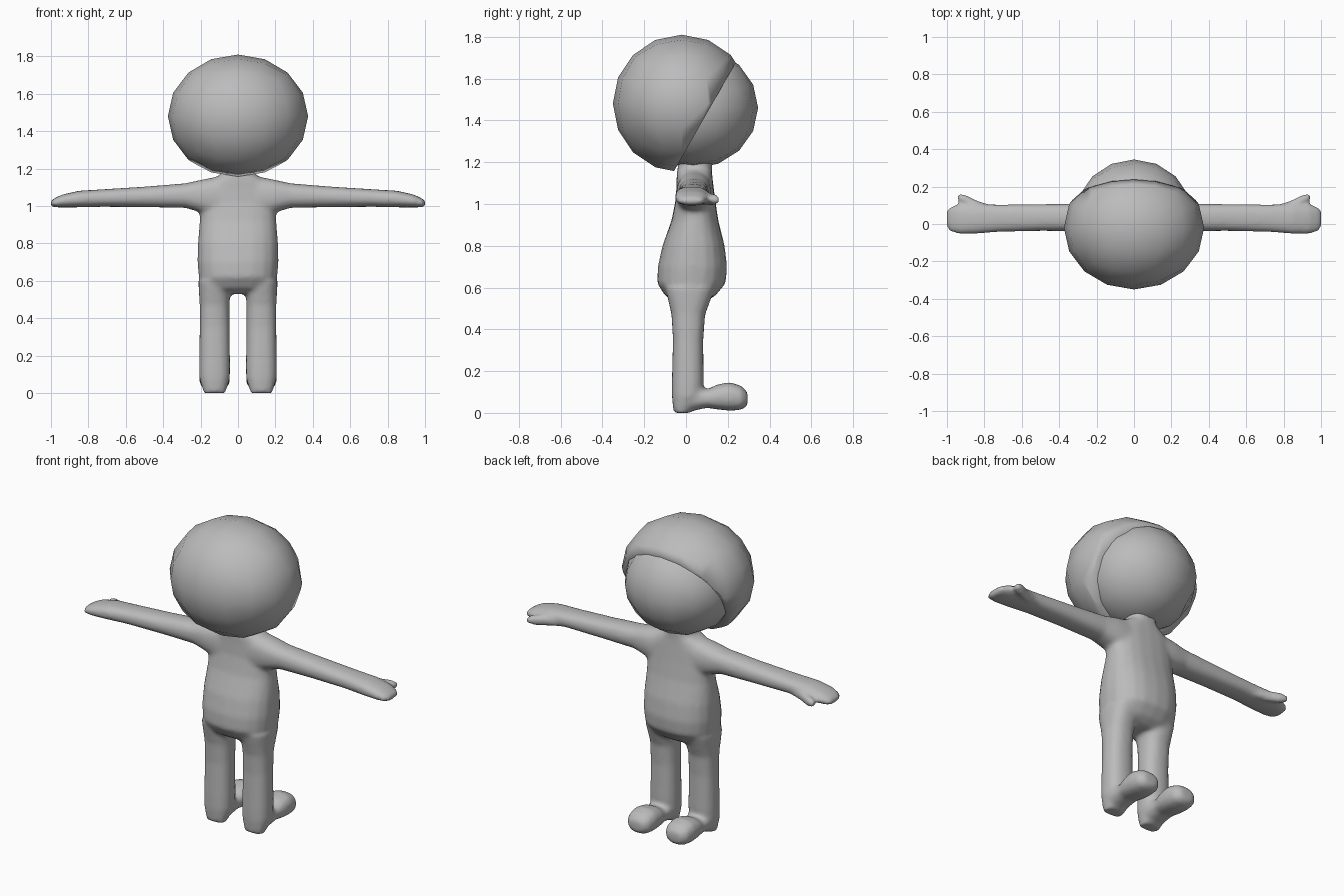
import bpy, bmesh, math
from mathutils import Vector

if "Cube" in bpy.data.objects:
    bpy.data.objects.remove(bpy.data.objects["Cube"])

grey = bpy.data.materials.new("plain grey")
grey.diffuse_color = (0.5, 0.5, 0.5, 1)
grey.use_nodes = True
grey.node_tree.nodes["Principled BSDF"].inputs["Base Color"].default_value = grey.diffuse_color


def loft(bm, sections, axis, power=2.4, n=20):
    """Skin rounded sections (position, min_a, max_a, min_b, max_b) along an axis."""
    rings = []
    for pos, a0, a1, b0, b1 in sections:
        ring = []
        for i in range(n):
            t = 2 * math.pi * i / n
            c, s = math.cos(t), math.sin(t)
            a = (a0 + a1) / 2 + (a1 - a0) / 2 * math.copysign(abs(c) ** (2 / power), c)
            b = (b0 + b1) / 2 + (b1 - b0) / 2 * math.copysign(abs(s) ** (2 / power), s)
            co = {"x": (pos, a, b), "y": (a, pos, b), "z": (a, b, pos)}[axis]
            ring.append(bm.verts.new(co))
        rings.append(ring)
    for r, q in zip(rings, rings[1:]):
        for i in range(n):
            j = (i + 1) % n
            bm.faces.new((r[i], r[j], q[j], q[i]))
    bm.faces.new(rings[0][::-1])
    bm.faces.new(rings[-1])


def finish(name, bm):
    bmesh.ops.recalc_face_normals(bm, faces=bm.faces)
    mesh = bpy.data.meshes.new(name)
    bm.to_mesh(mesh)
    bm.free()
    mesh.materials.append(grey)
    for p in mesh.polygons:
        p.use_smooth = True
    ob = bpy.data.objects.new(name, mesh)
    bpy.context.collection.objects.link(ob)
    return ob


def ball(name, centre, radii, cut=None):
    """Coarse sphere, optionally sliced by a plane (point, normal)."""
    bm = bmesh.new()
    bmesh.ops.create_cube(bm, size=2)
    bmesh.ops.subdivide_edges(bm, edges=bm.edges, cuts=3, use_grid_fill=True)
    for v in bm.verts:
        d = Vector([math.tan(c * math.pi / 4) for c in v.co]).normalized()
        v.co = Vector(centre) + Vector([d[i] * radii[i] for i in range(3)])
    if cut:
        geom = bm.verts[:] + bm.edges[:] + bm.faces[:]
        res = bmesh.ops.bisect_plane(bm, geom=geom, plane_co=cut[0], plane_no=cut[1], clear_outer=True)
        rim = [e for e in res["geom_cut"] if isinstance(e, bmesh.types.BMEdge)]
        # lip turned inwards towards the face
        ext = bmesh.ops.extrude_edge_only(bm, edges=rim)["geom"]
        inner = [v for v in ext if isinstance(v, bmesh.types.BMVert)]
        mid = sum((v.co for v in inner), Vector()) / len(inner)
        for v in inner:
            v.co = mid + (v.co - mid) * 0.7 - Vector(cut[1]).normalized() * 0.03
    return finish(name, bm)


# Head and the hair cap sliced along a slanted hairline
ball("head", (0, 0.035, 1.46), (0.315, 0.31, 0.29))
ball("hair", (0, -0.02, 1.48), (0.375, 0.33, 0.33), ((0, 0.24, 1.68), (0, 0.51, -0.29)))

# Body: torso with neck, arms, thumbs, legs and feet fused together
bm = bmesh.new()
loft(bm, [(0.53, -0.15, 0.15, -0.05, 0.09), (0.56, -0.195, 0.195, -0.10, 0.14),
          (0.62, -0.21, 0.21, -0.138, 0.19), (0.70, -0.217, 0.217, -0.135, 0.197),
          (0.80, -0.215, 0.215, -0.113, 0.185), (0.92, -0.205, 0.205, -0.07, 0.155),
          (1.02, -0.205, 0.205, -0.05, 0.14), (1.10, -0.20, 0.20, -0.045, 0.13),
          (1.145, -0.14, 0.14, -0.045, 0.125), (1.17, -0.09, 0.09, -0.04, 0.125),
          (1.25, -0.08, 0.08, -0.035, 0.125)], "z")
for s in (-1, 1):
    # arm and mitten hand
    loft(bm, [(s * x, a, b, c, d) for x, a, b, c, d in (
        (0.10, -0.045, 0.125, 0.92, 1.16), (0.20, -0.045, 0.12, 0.965, 1.14),
        (0.28, -0.038, 0.11, 0.99, 1.122), (0.50, -0.037, 0.107, 0.994, 1.104),
        (0.72, -0.043, 0.105, 0.996, 1.09), (0.85, -0.053, 0.108, 0.993, 1.082),
        (0.94, -0.053, 0.104, 0.992, 1.062), (0.985, -0.04, 0.092, 0.994, 1.04),
        (1.004, -0.015, 0.07, 1.0, 1.025))], "x")
    # thumb
    loft(bm, [(s * x, a, b, c, d) for x, a, b, c, d in (
        (0.76, 0.05, 0.10, 1.0, 1.06), (0.84, 0.075, 0.125, 0.995, 1.055),
        (0.90, 0.10, 0.156, 0.993, 1.05), (0.945, 0.128, 0.162, 1.0, 1.04))], "x")
    # leg
    loft(bm, [(z, s * 0.125 - w, s * 0.125 + w, a, b) for z, w, a, b in (
        (0.0, 0.058, -0.06, 0.02), (0.08, 0.082, -0.068, 0.08), (0.15, 0.083, -0.068, 0.085),
        (0.35, 0.080, -0.063, 0.083), (0.47, 0.080, -0.07, 0.092), (0.60, 0.088, -0.10, 0.14))], "z")
    # foot
    loft(bm, [(y, s * 0.125 - w, s * 0.125 + w, a, b) for y, w, a, b in (
        (-0.05, 0.06, 0.0, 0.12), (0.02, 0.072, 0.006, 0.14), (0.10, 0.07, 0.024, 0.112),
        (0.15, 0.08, 0.016, 0.137), (0.21, 0.083, 0.01, 0.147), (0.265, 0.075, 0.014, 0.13),
        (0.295, 0.045, 0.035, 0.10))], "y")
body = finish("body", bm)
fuse = body.modifiers.new("fuse", "REMESH")
fuse.mode = "VOXEL"
fuse.voxel_size = 0.012
fuse.use_smooth_shade = True
soften = body.modifiers.new("soften", "SMOOTH")
soften.factor = 0.5
soften.iterations = 8
